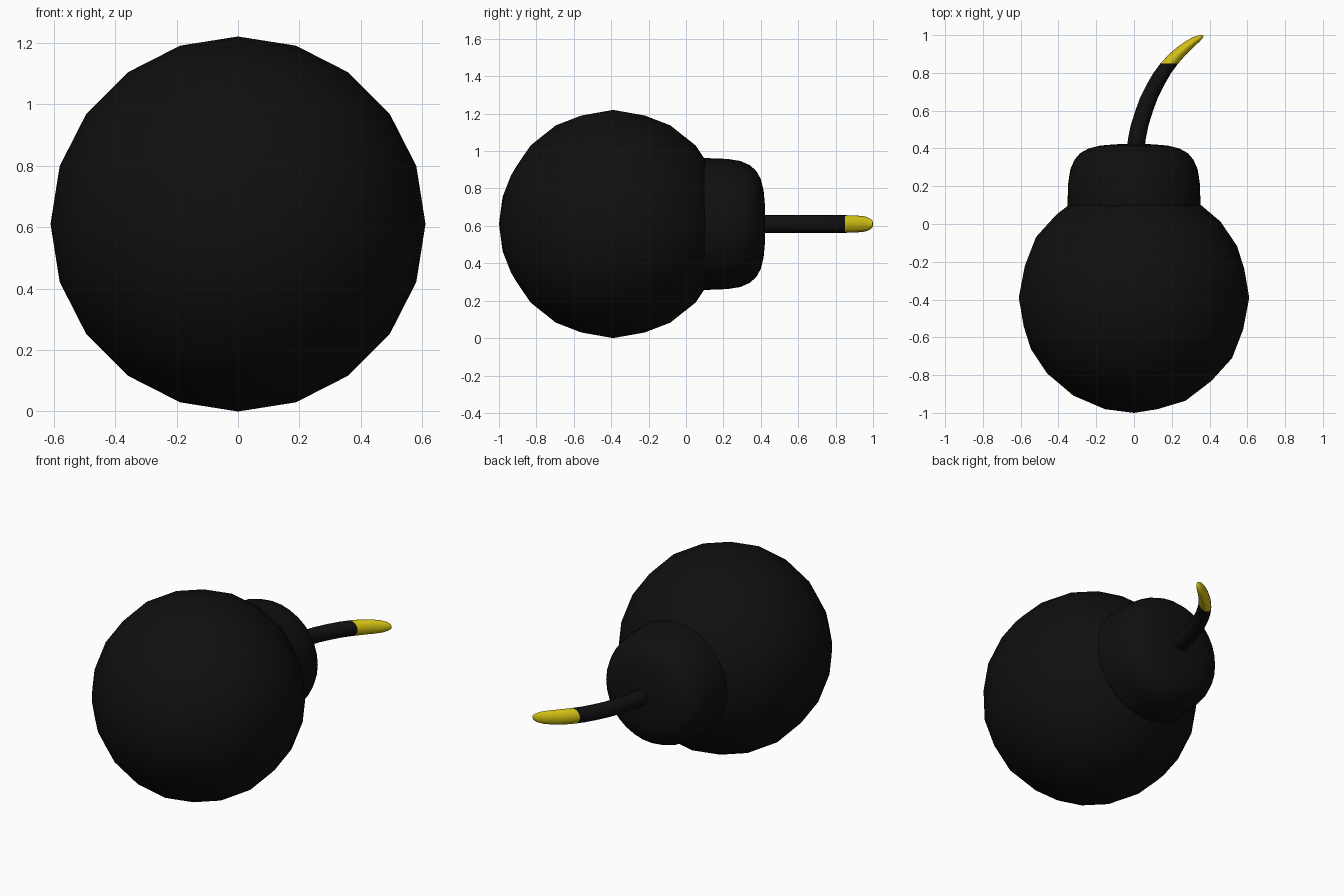
import bpy, bmesh, math

cube = bpy.data.objects.get("Cube")
if cube:
    bpy.data.objects.remove(cube, do_unlink=True)

MID_Z = 0.61


def material(name, color):
    mat = bpy.data.materials.new(name)
    mat.use_nodes = True
    mat.diffuse_color = color
    bsdf = next(n for n in mat.node_tree.nodes if n.type == 'BSDF_PRINCIPLED')
    bsdf.inputs["Base Color"].default_value = color
    return mat


black = material("black", (0.005, 0.005, 0.005, 1))
yellow = material("yellow", (0.65, 0.53, 0.007, 1))


def ring_tube(name, rings, sides, mats):
    """Skin a closed tube through upright rings given as (y, x centre, radius)."""
    bm = bmesh.new()
    loops = []
    for y, x, r in rings:
        loop = []
        for i in range(sides):
            a = 2 * math.pi * i / sides
            loop.append(bm.verts.new((x + r * math.cos(a), y, MID_Z + r * math.sin(a))))
        loops.append(loop)
    for a, b in zip(loops, loops[1:]):
        for i in range(sides):
            j = (i + 1) % sides
            bm.faces.new((a[i], a[j], b[j], b[i]))
    bm.faces.new(loops[0])
    bm.faces.new(loops[-1])
    bmesh.ops.recalc_face_normals(bm, faces=bm.faces)
    for f in bm.faces:
        f.smooth = True
    mesh = bpy.data.meshes.new(name)
    bm.to_mesh(mesh)
    bm.free()
    for m in mats:
        mesh.materials.append(m)
    obj = bpy.data.objects.new(name, mesh)
    bpy.context.collection.objects.link(obj)
    return obj


# Round body, its pole pointing forward
bpy.ops.mesh.primitive_ico_sphere_add(subdivisions=3, radius=0.61,
                                      location=(0, -0.39, MID_Z),
                                      rotation=(-math.pi / 2, 0, 0))
body = bpy.context.object
body.name = "body"
body.data.materials.append(black)
bpy.ops.object.shade_smooth()

# Neck cap with a softly rounded rim
cap_profile = [(0.0, 0.352), (0.12, 0.352), (0.22, 0.348), (0.29, 0.337), (0.34, 0.315),
               (0.375, 0.285), (0.4, 0.24), (0.415, 0.18), (0.422, 0.1), (0.424, 0.01)]
ring_tube("neck_cap", [(y, 0, r) for y, r in cap_profile], 32, [black])

# Bent fuse with a tapered lit tip
fuse_path = [(0.38, 0.008, 0.047), (0.45, 0.015, 0.047), (0.52, 0.029, 0.047),
             (0.6, 0.054, 0.047), (0.67, 0.08, 0.047), (0.74, 0.115, 0.047),
             (0.8, 0.15, 0.047), (0.85, 0.187, 0.047), (0.9, 0.232, 0.046),
             (0.94, 0.277, 0.043), (0.97, 0.314, 0.037), (0.987, 0.337, 0.028),
             (0.996, 0.35, 0.018), (1.0, 0.356, 0.005)]
fuse = ring_tube("fuse", fuse_path, 20, [black, yellow])
for face in fuse.data.polygons:
    face.material_index = int(face.center.y > 0.85)
